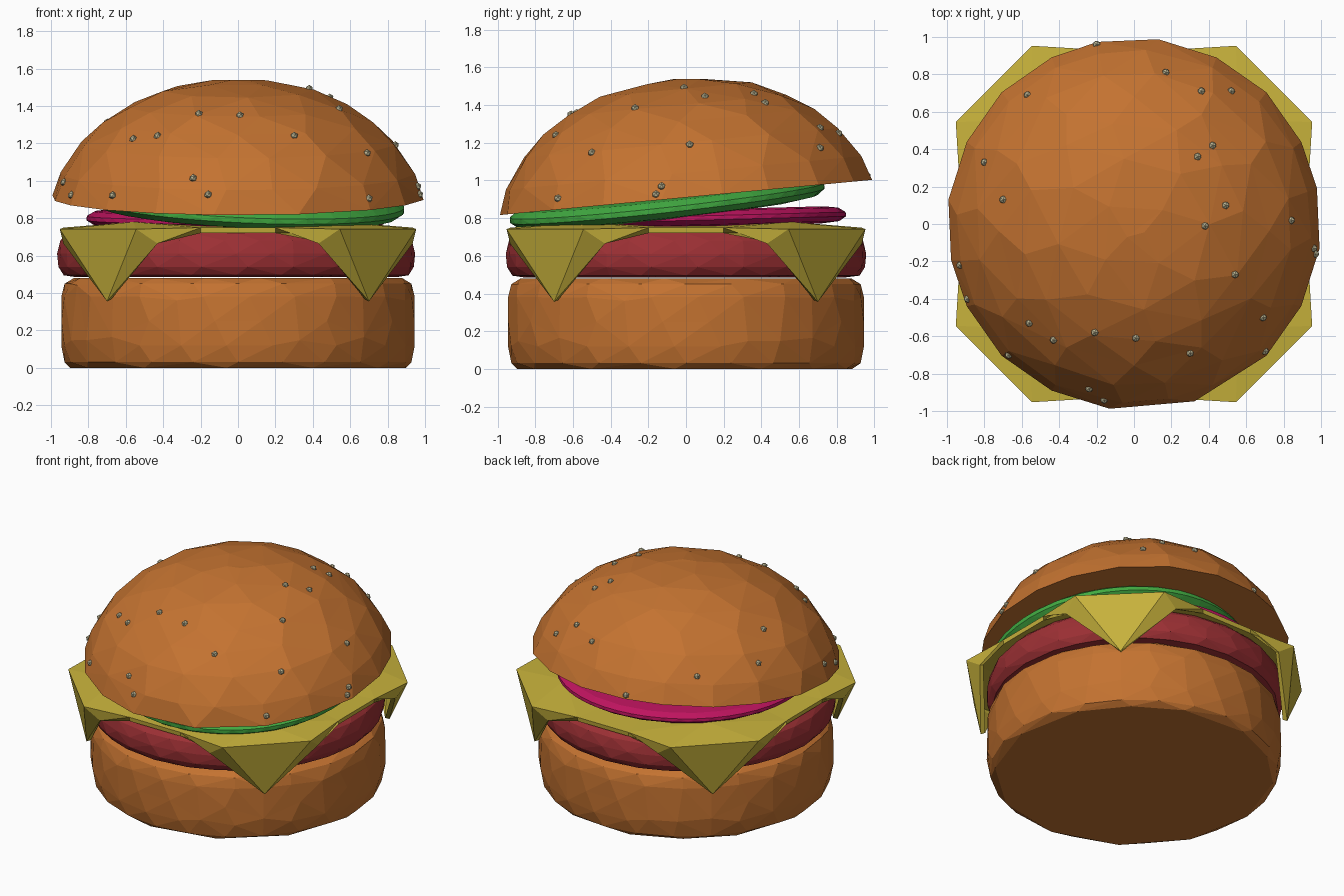
import bpy, bmesh, math
from mathutils import Vector, Matrix
from mathutils.bvhtree import BVHTree

if "Cube" in bpy.data.objects:
    bpy.data.objects.remove(bpy.data.objects["Cube"])


def material(name, rgb):
    m = bpy.data.materials.new(name)
    m.diffuse_color = (*rgb, 1)
    m.use_nodes = True
    m.node_tree.nodes["Principled BSDF"].inputs["Base Color"].default_value = m.diffuse_color
    return m


def finish(name, bm, mat):
    bmesh.ops.recalc_face_normals(bm, faces=bm.faces)
    me = bpy.data.meshes.new(name)
    bm.to_mesh(me)
    bm.free()
    me.materials.append(mat)
    ob = bpy.data.objects.new(name, me)
    bpy.context.collection.objects.link(ob)
    return ob


def lathe(name, profile, mat, ratio, loc=(0, 0, 0), tilt=(0, 0), segs=48):
    """Turn an (r, z) profile, cap both ends, then decimate to loose facets."""
    bm = bmesh.new()
    rings = []
    for i, (r, z) in enumerate(profile):
        rings.append([bm.verts.new((r * math.cos(a), r * math.sin(a), z))
                      for a in ((k + i * 0.5) * math.tau / segs for k in range(segs))])
    for lo, hi in zip(rings, rings[1:]):
        for k in range(segs):
            n = (k + 1) % segs
            bm.faces.new((lo[k], lo[n], hi[k]))
            bm.faces.new((lo[n], hi[n], hi[k]))
    bm.faces.new(rings[0])
    bm.faces.new(rings[-1])
    ob = finish(name, bm, mat)
    ob.location = loc
    ob.rotation_euler = (math.radians(tilt[0]), math.radians(tilt[1]), 0)
    dec = ob.modifiers.new("facets", 'DECIMATE')
    dec.ratio = ratio
    return ob


def disc_profile(r, h):
    """Rounded slice, centred on its own middle height."""
    return [(r - .12, -h), (r - .04, -h * .8), (r, -h * .25),
            (r, h * .25), (r - .04, h * .8), (r - .12, h)]


bread = material("bread", (.55, .17, .03))
meat = material("meat", (.34, .03, .035))
yellow = material("cheese", (.58, .45, .045))
pink = material("onion", (.52, .007, .115))
green = material("pickle", (.053, .40, .053))
cream = material("sesame", (.50, .46, .29))

# Bottom bun and patty
lathe("bottom_bun", [(.89, 0), (.925, .03), (.945, .12), (.95, .25), (.945, .38),
                     (.925, .45), (.88, .48)], bread, .42)
lathe("patty", [(.85, .485), (.92, .495), (.95, .54), (.955, .61), (.94, .68),
                (.90, .72), (.82, .735)], meat, .5, loc=(-.01, 0, 0))

# Cheese slice: flat middle with four corners folded down
bm = bmesh.new()
centre = bm.verts.new((0, 0, .765))
sides = []
for k in range(4):
    rot = Matrix.Rotation(k * math.pi / 2, 3, 'Z')
    n1, e1, p1, t, p2, e2, n2, q = [bm.verts.new(rot @ Vector(c)) for c in (
        (.93, .2, .735), (.92, .43, .67), (.94, .54, .735), (.69, .69, .36),
        (.54, .94, .735), (.43, .92, .67), (.2, .93, .735), (.56, .56, .765))]
    for f in ((centre, n1, q), (centre, q, n2), (n1, p1, q), (n1, e1, p1), (q, p1, p2),
              (p1, t, p2), (p1, e1, t), (p2, t, e2), (q, p2, n2), (p2, e2, n2)):
        bm.faces.new(f)
    sides.append((n1, n2))
for k in range(4):
    bm.faces.new((centre, sides[k - 1][1], sides[k][0]))
cheese = finish("cheese_slice", bm, yellow)
solid = cheese.modifiers.new("thickness", 'SOLIDIFY')
solid.thickness = .03
solid.offset = 0

# Onion and pickle slices
lathe("onion_slice", disc_profile(.81, .045), pink, .6, (0, .04, .80), (1.5, 0))
lathe("pickle_slice", disc_profile(.84, .055), green, .6, (.05, -.1, .88), (6.3, 2.5))

# Tilted top bun
top = lathe("top_bun", [(.995, 0), (.945, .13), (.84, .29), (.72, .40), (.59, .49),
                        (.40, .575), (.2, .615), (.05, .63)], bread, .24,
            (0, 0, .91), (5.4, 0))

# Sesame seeds, dropped onto the bun from above
bpy.context.view_layer.update()
tree = BVHTree.FromObject(top, bpy.context.evaluated_depsgraph_get())
inv = top.matrix_world.inverted()
spots = [(.17, .81), (.36, .71), (.52, .71), (-.57, .69), (-.8, .33), (-.7, .13),
         (.34, .36), (.42, .42), (.49, .1), (.38, -.01), (.84, .02), (.97, -.16),
         (.96, -.13), (.54, -.27), (.69, -.5), (.70, -.68), (.3, -.69), (.01, -.61),
         (-.21, -.58), (-.56, -.53), (-.43, -.62), (-.67, -.7), (-.24, -.88),
         (-.16, -.94), (-.89, -.4), (-.93, -.22), (-.2, .96)]
bm = bmesh.new()
for x, y in spots:
    start = inv @ Vector((x, y, 2))
    hit = tree.ray_cast(start, inv.to_3x3() @ Vector((0, 0, -1)))[0]
    if hit is None:
        hit = tree.find_nearest(inv @ Vector((x, y, .95)))[0]
    bmesh.ops.create_icosphere(bm, subdivisions=1, radius=.022,
                               matrix=Matrix.Translation(top.matrix_world @ hit))
finish("sesame_seeds", bm, cream)
